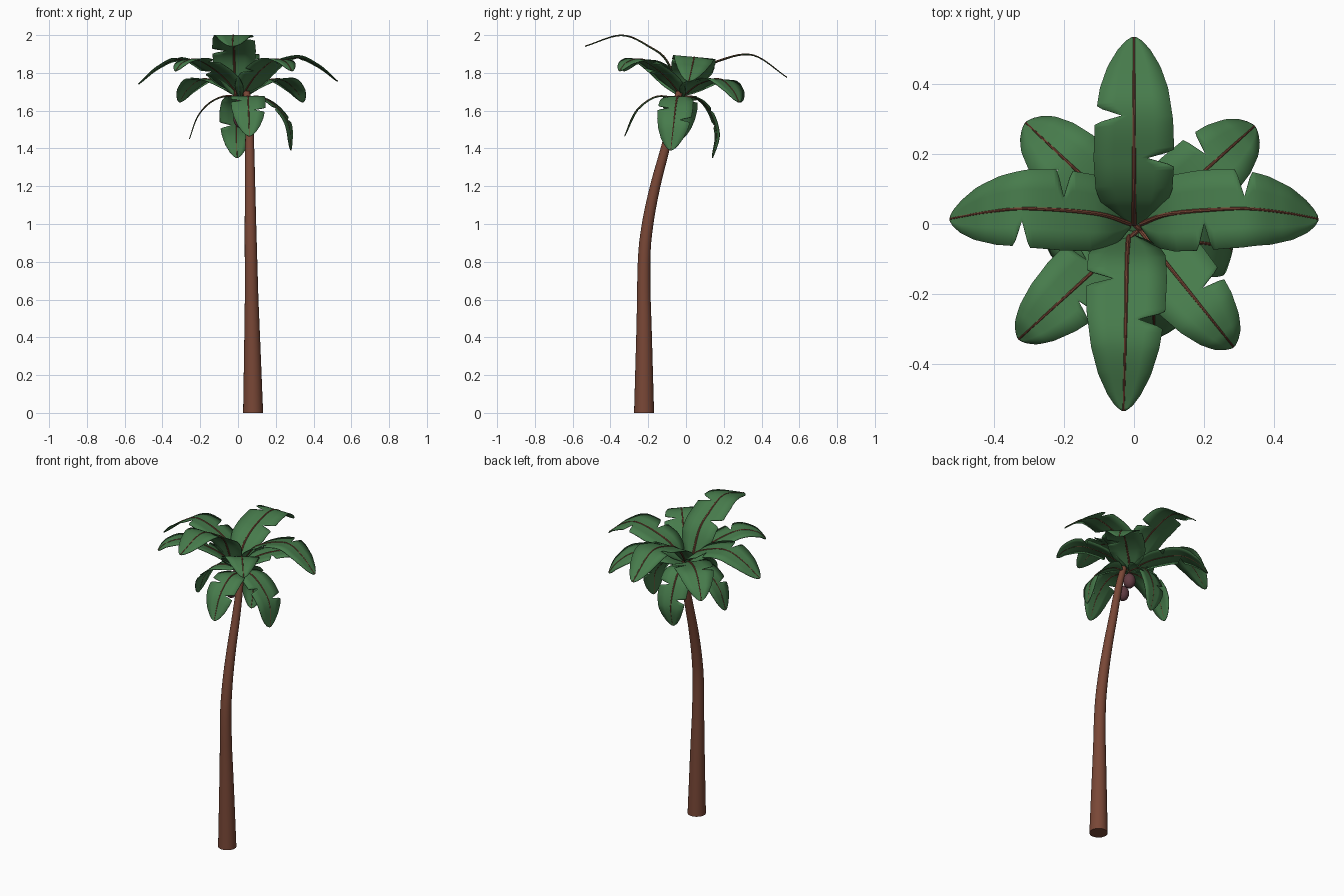
import bpy, bmesh, math
from mathutils import Vector

if "Cube" in bpy.data.objects:
    bpy.data.objects.remove(bpy.data.objects["Cube"])


def material(name, rgb):
    m = bpy.data.materials.new(name)
    m.diffuse_color = (*rgb, 1)
    m.use_nodes = True
    m.node_tree.nodes["Principled BSDF"].inputs["Base Color"].default_value = m.diffuse_color
    return m


BARK = material("bark_brown", (0.19, 0.063, 0.037))
GREEN = material("leaf_green", (0.063, 0.20, 0.072))
NUT = material("nut_plum", (0.12, 0.045, 0.055))


def path(points, n):
    """Smooth curve through points, resampled to n+1 evenly spaced points."""
    p = [Vector(q) for q in points]
    p = [2 * p[0] - p[1]] + p + [2 * p[-1] - p[-2]]
    dense = []
    for a, b, c, d in zip(p, p[1:], p[2:], p[3:]):
        for i in range(40):
            t = i / 40
            dense.append(0.5 * (2 * b + (c - a) * t + (2 * a - 5 * b + 4 * c - d) * t**2
                                + (3 * b - a - 3 * c + d) * t**3))
    dense.append(p[-2])
    dist = [0]
    for a, b in zip(dense, dense[1:]):
        dist.append(dist[-1] + (b - a).length)
    out, k = [], 0
    for i in range(n + 1):
        s = dist[-1] * i / n
        while k < len(dense) - 2 and dist[k + 1] < s:
            k += 1
        out.append(dense[k].lerp(dense[k + 1], (s - dist[k]) / (dist[k + 1] - dist[k])))
    return out


def lerp_table(table, t):
    for (t0, v0), (t1, v1) in zip(table, table[1:]):
        if t <= t1:
            return v0 + (v1 - v0) * (t - t0) / (t1 - t0)
    return table[-1][1]


def finish(name, bm, mat, angle=40):
    bmesh.ops.recalc_face_normals(bm, faces=bm.faces)
    mesh = bpy.data.meshes.new(name)
    bm.to_mesh(mesh)
    bm.free()
    mesh.materials.append(mat)
    ob = bpy.data.objects.new(name, mesh)
    bpy.context.collection.objects.link(ob)
    bpy.ops.object.select_all(action='DESELECT')
    ob.select_set(True)
    bpy.context.view_layer.objects.active = ob
    bpy.ops.object.shade_smooth_by_angle(angle=math.radians(angle))
    return ob


def tube(name, pts, radius, sides, mat, flat_base=False):
    """Capped round tube along pts; radius is a function of 0..1."""
    bm = bmesh.new()
    rings, n = [], len(pts) - 1
    for i, p in enumerate(pts):
        tan = (pts[min(i + 1, n)] - pts[max(i - 1, 0)]).normalized()
        if flat_base and i == 0:
            tan = Vector((0, 0, 1))
        u = tan.cross(Vector((0.31, 0.17, 0.05)).cross(tan)).cross(tan).normalized()
        v = tan.cross(u)
        r = radius(i / n)
        rings.append([bm.verts.new(p + r * (math.cos(a) * u + math.sin(a) * v))
                      for a in (2 * math.pi * k / sides for k in range(sides))])
    for a, b in zip(rings, rings[1:]):
        for k in range(sides):
            j = (k + 1) % sides
            bm.faces.new((a[k], a[j], b[j], b[k]))
    bm.faces.new(rings[0])
    bm.faces.new(rings[-1])
    return finish(name, bm, mat)


# Half width of a blade from root to tip
BLADE = [(0, .01), (.07, .055), (.15, .09), (.25, .11), (.4, .116), (.58, .112),
         (.72, .098), (.84, .075), (.93, .047), (.98, .024), (1, .006)]
STEPS = 72


def leaf(name, points, scale=1.0, roll=0.0):
    """Flat arched blade with one torn notch on each side, plus a midrib."""
    pts = path(points, STEPS)
    d = pts[-1] - pts[0]
    right = Vector((d.y, -d.x, 0)).normalized()
    right = (right + Vector((0, 0, roll))).normalized()
    bm = bmesh.new()
    rows = []
    for i, p in enumerate(pts):
        t = i / STEPS
        w = lerp_table(BLADE, t) * scale
        notch = lambda t0: 1 - 0.68 * max(0, 1 - abs(t - t0) / 0.036)
        wl, wr = w * notch(43 / 72), w * notch(29 / 72)
        rows.append([bm.verts.new(p + right * x) for x in (-wl, -wl / 2, 0, wr / 2, wr)])
    for a, b in zip(rows, rows[1:]):
        for k in range(4):
            bm.faces.new((a[k], a[k + 1], b[k + 1], b[k]))
    ob = finish(name, bm, GREEN)
    sol = ob.modifiers.new("thickness", 'SOLIDIFY')
    sol.thickness = 0.004
    sol.offset = 0
    up = Vector((0, 0, 0.001))
    tube(name + "_midrib", [p + up for p in pts[::3]],
         lambda t: (0.0075 - 0.0045 * t) * scale, 8, BARK)


# Trunk
TRUNK = [(.08, -.222, 0), (.075, -.222, .4), (.069, -.222, .8), (.066, -.203, 1.0),
         (.064, -.163, 1.2), (.062, -.11, 1.4), (.058, -.066, 1.58), (.045, -.035, 1.70)]
tube("trunk", path(TRUNK, 40),
     lambda t: lerp_table([(0, .053), (.35, .036), (.6, .030), (.82, .024), (1, .018)], t),
     24, BARK, flat_base=True)

# Upper tier of big leaves
leaf("upper_leaf_back", [(0, 0, 1.70), (0, .07, 1.80), (0, .18, 1.865),
                         (0, .355, 1.893), (0, .535, 1.775)])
leaf("upper_leaf_front", [(-.015, -.03, 1.68), (-.02, -.10, 1.86), (-.022, -.19, 1.935),
                          (-.025, -.34, 1.998), (-.03, -.535, 1.94)])
leaf("upper_leaf_right", [(.02, .0, 1.70), (.11, .03, 1.815), (.3, .044, 1.882),
                          (.42, .034, 1.84), (.527, .015, 1.755)], roll=.09)
leaf("upper_leaf_left", [(-.01, .0, 1.70), (-.11, .03, 1.805), (-.3, .044, 1.872),
                         (-.42, .034, 1.83), (-.527, .015, 1.74)], roll=-.09)


# Middle tier of diagonal leaves
def diagonal(name, tip, heights, roll):
    root = Vector((.015, -.015, 0))
    tip = Vector(tip)
    leaf(name, [root.lerp(tip, f) + Vector((0, 0, z))
                for f, z in zip((0, .3, .65, .88, 1), heights)], .95, roll)


LOW = (1.68, 1.745, 1.765, 1.71, 1.645)
HIGH = (1.67, 1.79, 1.868, 1.855, 1.81)
diagonal("middle_leaf_back_right", (.345, .28, 0), LOW, .06)
diagonal("middle_leaf_back_left", (-.31, .29, 0), LOW, -.06)
diagonal("middle_leaf_front_right", (.285, -.352, 0), HIGH, .06)
diagonal("middle_leaf_front_left", (-.33, -.33, 0), HIGH, -.06)

# Lower tier of hanging leaves
leaf("lower_leaf_front", [(.045, -.05, 1.665), (.053, -.16, 1.672), (.056, -.26, 1.60),
                          (.06, -.325, 1.465)], .8)
leaf("lower_leaf_back", [(.02, -.02, 1.675), (.005, .06, 1.665), (-.005, .125, 1.60),
                         (-.008, .165, 1.475), (-.005, .14, 1.35)], .8)
leaf("lower_leaf_left", [(.02, -.03, 1.67), (-.07, -.03, 1.675), (-.15, -.03, 1.64),
                         (-.215, -.03, 1.565), (-.257, -.03, 1.45)], .8)
leaf("lower_leaf_right", [(.06, -.035, 1.67), (.12, -.045, 1.67), (.2, -.055, 1.62),
                          (.265, -.065, 1.53), (.28, -.08, 1.39)], .82)

# Nuts hanging beside the trunk
for i, loc in enumerate([(.01, -.03, 1.615), (.012, -.085, 1.555)]):
    bm = bmesh.new()
    bmesh.ops.create_uvsphere(bm, u_segments=20, v_segments=12, radius=.036)
    for v in bm.verts:
        v.co.z *= 1.3
        v.co += Vector(loc)
    finish(f"nut_{i + 1}", bm, NUT)
